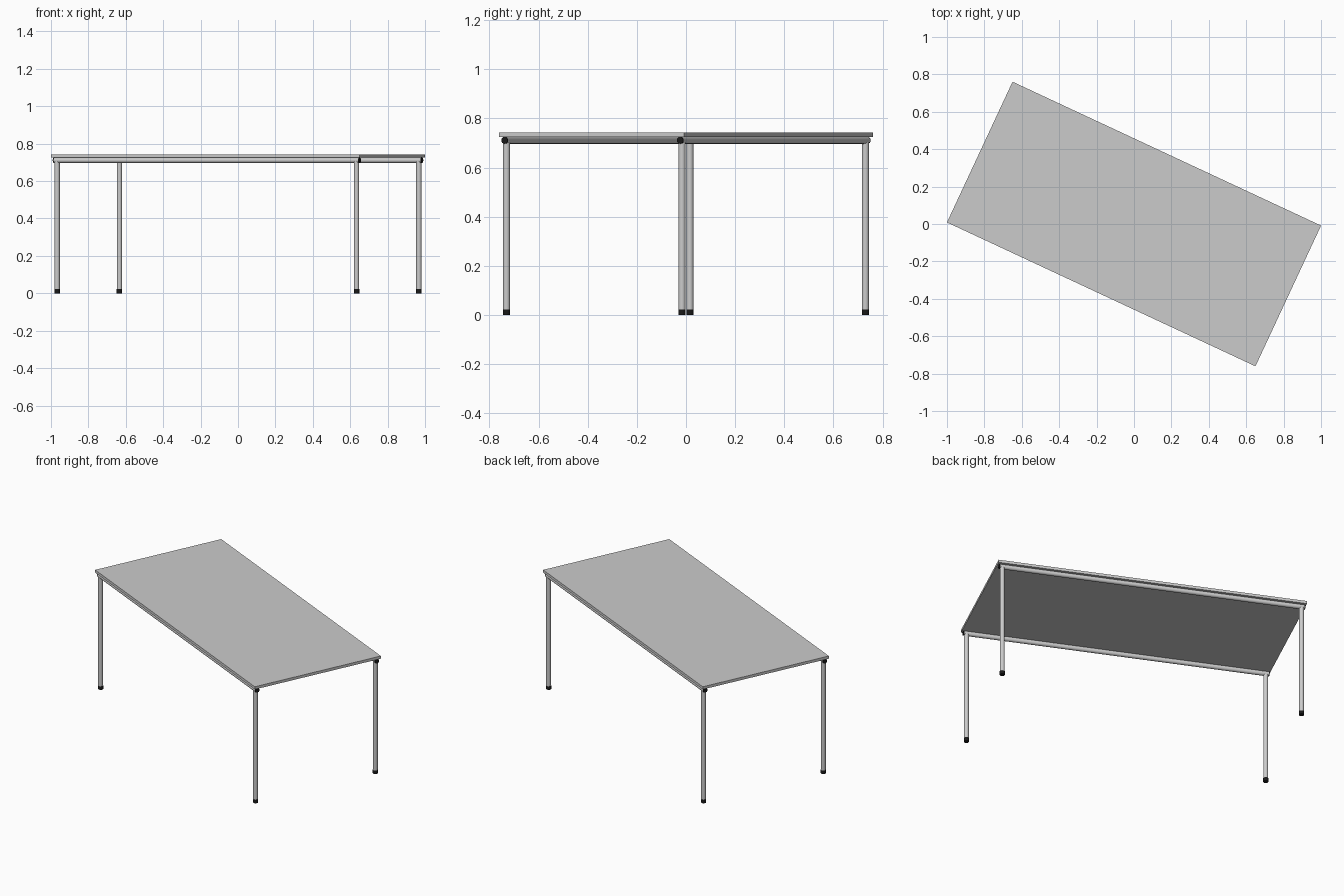
import bpy, math
from mathutils import Matrix

if "Cube" in bpy.data.objects:
    bpy.data.objects.remove(bpy.data.objects["Cube"])

TURN = Matrix.Rotation(math.radians(-25), 4, 'Z')   # whole table sits turned
U, V = 0.883, 0.394                                 # leg position in table axes
R = 0.014                                           # tube radius
RAIL_Z = 0.711

black = bpy.data.materials.new("black_plastic")
black.diffuse_color = (0.01, 0.01, 0.01, 1)
black.use_nodes = True
black.node_tree.nodes["Principled BSDF"].inputs["Base Color"].default_value = black.diffuse_color


def finish(name, mat=None, smooth=True):
    ob = bpy.context.object
    ob.name = name
    if smooth:
        bpy.ops.object.shade_smooth_by_angle(angle=math.radians(35))
    if mat:
        ob.data.materials.append(mat)
    bpy.context.view_layer.update()
    ob.matrix_world = TURN @ ob.matrix_world
    return ob


def upright(name, u, v, z0, z1, r, mat=None):
    bpy.ops.mesh.primitive_cylinder_add(vertices=32, radius=r, depth=z1 - z0,
                                        location=(u, v, (z0 + z1) / 2))
    finish(name, mat)


def lengthwise(name, u0, u1, v, r, mat=None):
    bpy.ops.mesh.primitive_cylinder_add(vertices=32, radius=r, depth=abs(u1 - u0),
                                        location=((u0 + u1) / 2, v, RAIL_Z),
                                        rotation=(0, math.pi / 2, 0))
    finish(name, mat)


# table top
bpy.ops.mesh.primitive_cube_add(size=1, location=(0, 0, 0.7335))
bpy.context.object.scale = (1.82, 0.83, 0.017)
bpy.ops.object.transform_apply(location=False, rotation=False, scale=True)
finish("table_top", smooth=False)

for sv, side in ((-1, "front"), (1, "back")):
    # rail under each long edge
    lengthwise(f"{side}_rail", -0.898, 0.898, sv * V, R)
    for su, end in ((-1, "left"), (1, "right")):
        # leg, black foot and black rail end cap
        upright(f"{side}_{end}_leg", su * U, sv * V, 0.02, RAIL_Z, R)
        upright(f"{side}_{end}_foot", su * U, sv * V, 0.0, 0.022, R + 0.0008, black)
        lengthwise(f"{side}_{end}_rail_cap", su * 0.897, su * 0.903, sv * V, R, black)
